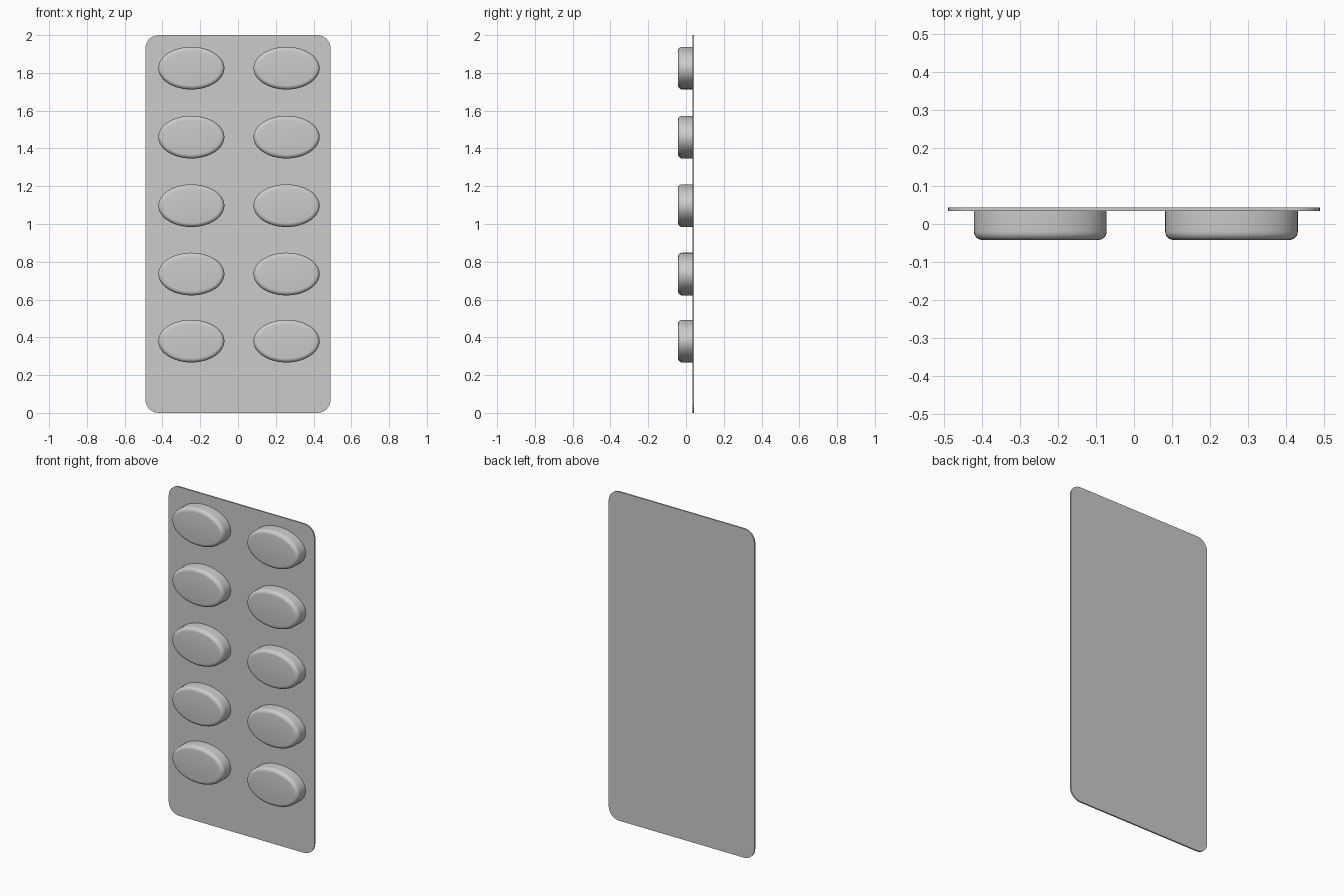
import bpy
import bmesh
from math import sin, cos, pi

cube = bpy.data.objects.get("Cube")
if cube:
    bpy.data.objects.remove(cube, do_unlink=True)

GREY = (0.6, 0.6, 0.6, 1)
grey = bpy.data.materials.new("plain_grey")
grey.use_nodes = True
grey.diffuse_color = GREY
grey.node_tree.nodes["Principled BSDF"].inputs["Base Color"].default_value = GREY

FRONT, SHEET_FRONT, BACK = -0.042, 0.034, 0.043


def loft(name, rings):
    """Skin a list of equal-length point rings and cap both ends."""
    bm = bmesh.new()
    loops = [[bm.verts.new(p) for p in ring] for ring in rings]
    n = len(loops[0])
    for a, b in zip(loops, loops[1:]):
        for i in range(n):
            j = (i + 1) % n
            bm.faces.new((a[i], a[j], b[j], b[i]))
    bm.faces.new(loops[0])
    bm.faces.new(loops[-1])
    bmesh.ops.recalc_face_normals(bm, faces=bm.faces)
    mesh = bpy.data.meshes.new(name)
    bm.to_mesh(mesh)
    bm.free()
    mesh.materials.append(grey)
    obj = bpy.data.objects.new(name, mesh)
    bpy.context.collection.objects.link(obj)
    bpy.ops.object.select_all(action="DESELECT")
    obj.select_set(True)
    bpy.context.view_layer.objects.active = obj
    bpy.ops.object.shade_smooth_by_angle(angle=pi / 6)
    return obj


# Backing sheet with rounded corners
def sheet_ring(y, half_w=0.49, half_h=1.0, r=0.07, steps=8):
    ring = []
    for k, (sx, sz) in enumerate([(1, 1), (-1, 1), (-1, -1), (1, -1)]):
        for s in range(steps + 1):
            a = (k + s / steps) * pi / 2
            ring.append((sx * (half_w - r) + r * cos(a), y,
                         1 + sz * (half_h - r) + r * sin(a)))
    return ring


loft("backing_sheet", [sheet_ring(SHEET_FRONT), sheet_ring(BACK)])


# Oval pockets: straight wall, rounded rim, flat face
def oval(cx, cz, y, inset, sides=48):
    return [(cx + (0.175 - inset) * cos(2 * pi * i / sides), y,
             cz + (0.113 - inset) * sin(2 * pi * i / sides)) for i in range(sides)]


ROUND, STEPS = 0.022, 6
for row, z in enumerate((0.38, 0.735, 1.097, 1.46, 1.825), start=1):
    for side, x in (("right", -0.247), ("left", 0.257)):
        rings = [oval(x, z, SHEET_FRONT + 0.002, 0)]
        for s in range(STEPS + 1):
            a = s / STEPS * pi / 2
            rings.append(oval(x, z, FRONT + ROUND * (1 - sin(a)), ROUND * (1 - cos(a))))
        loft(f"pocket_{side}_{row}", rings)
